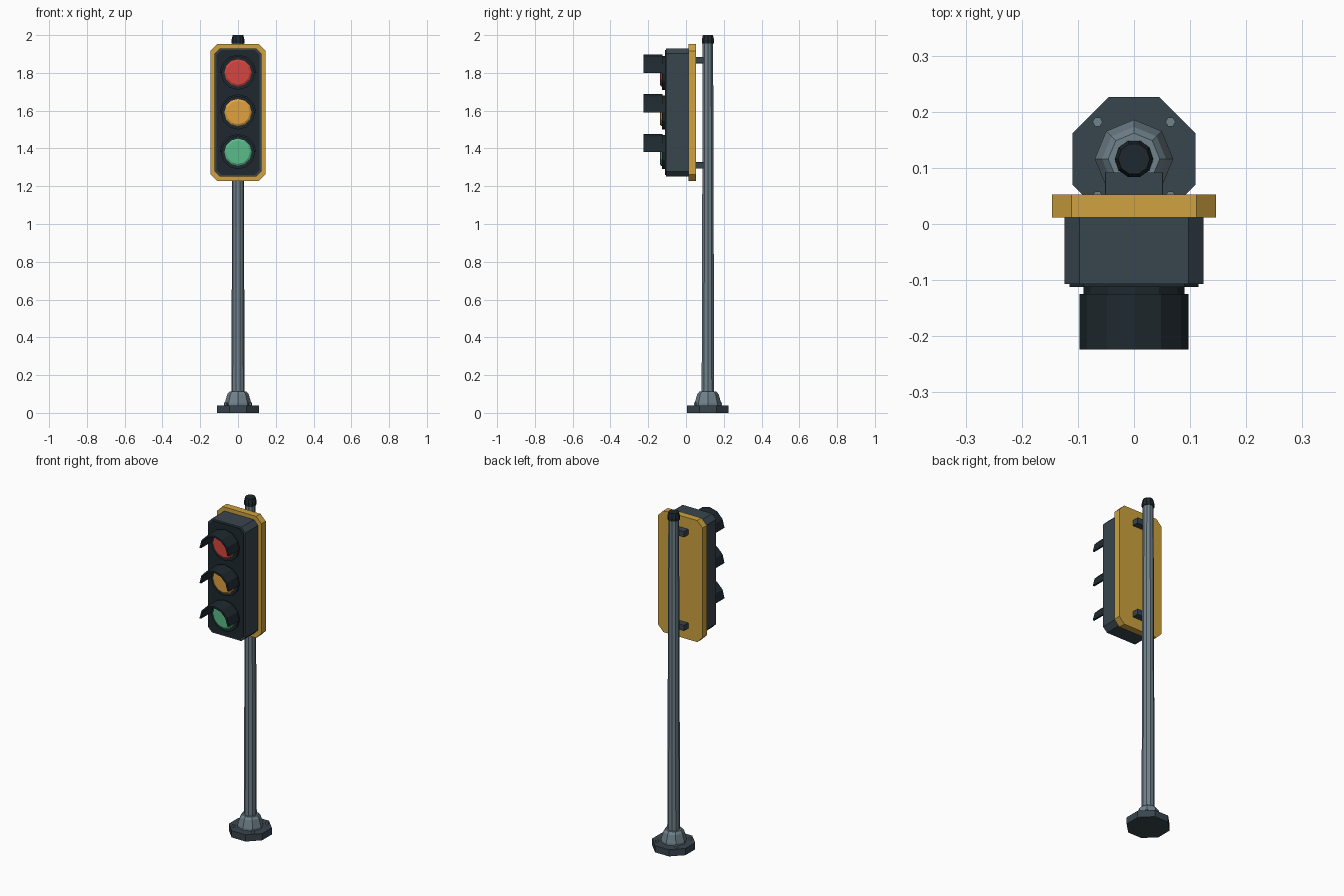
import bpy
from math import sin, cos, pi

if "Cube" in bpy.data.objects:
    bpy.data.objects.remove(bpy.data.objects["Cube"])

POLE_Y = 0.116
MID_Z = 1.59


def material(name, rgb):
    m = bpy.data.materials.new(name)
    m.diffuse_color = (*rgb, 1)
    m.use_nodes = True
    m.node_tree.nodes["Principled BSDF"].inputs["Base Color"].default_value = m.diffuse_color
    return m


STEEL = material("steel", (0.16, 0.22, 0.26))
SLATE = material("slate", (0.04, 0.06, 0.075))
BLACK = material("black", (0.013, 0.022, 0.028))
YELLOW = material("yellow", (0.62, 0.36, 0.05))
RED = material("red", (0.67, 0.06, 0.05))
AMBER = material("amber", (0.75, 0.36, 0.05))
GREEN = material("green", (0.1, 0.5, 0.25))


def loft(name, rings, mat, closed=False):
    """Join equal-length rings of points; cap the ends, or close into a loop."""
    n = len(rings[0])
    verts = [p for r in rings for p in r]
    faces = []
    for i in range(len(rings) - (0 if closed else 1)):
        a, b = i * n, ((i + 1) % len(rings)) * n
        faces += [(a + j, a + (j + 1) % n, b + (j + 1) % n, b + j) for j in range(n)]
    if not closed:
        faces += [tuple(range(n))[::-1], tuple(range(len(verts) - n, len(verts)))]
    mesh = bpy.data.meshes.new(name)
    mesh.from_pydata(verts, [], faces)
    mesh.materials.append(mat)
    ob = bpy.data.objects.new(name, mesh)
    bpy.context.collection.objects.link(ob)
    return ob


def upright(name, profile, sides, mat, x=0, y=POLE_Y, phase=0):
    """Turned part around a vertical axis, profile = (radius, z)."""
    ang = [2 * pi * i / sides + phase for i in range(sides)]
    return loft(name, [[(x + r * cos(a), y + r * sin(a), z) for a in ang]
                       for r, z in profile], mat)


def forward(name, profile, sides, mat, z):
    """Turned part around a front-facing axis, profile = (radius, y), back to front."""
    ang = [2 * pi * i / sides for i in range(sides)]
    return loft(name, [[(r * cos(a), y, z + r * sin(a)) for a in ang]
                       for r, y in profile], mat)


def panel(name, w, h, c, y_back, y_front, mat, z=MID_Z):
    """Rectangle with cut corners, half sizes w and h, running from back to front."""
    out = [(w, c - h), (w, h - c), (w - c, h), (c - w, h),
           (-w, h - c), (-w, c - h), (c - w, -h), (w - c, -h)]
    return loft(name, [[(x, y, z + dz) for x, dz in out] for y in (y_back, y_front)], mat)


# Foot, collar, anchor bolts
upright("base_plate", [(0.119, 0), (0.119, 0.04)], 8, SLATE, phase=pi / 8)
upright("collar", [(0.07, 0.04), (0.07, 0.052), (0.057, 0.098), (0.046, 0.112)], 8, STEEL)
for sx in (-1, 1):
    for sy in (-1, 1):
        upright("anchor_bolt", [(0.009, 0.038), (0.009, 0.055)], 6, STEEL,
                sx * 0.065, POLE_Y + sy * 0.066)

# Pole and cap
upright("pole", [(0.035, 0.04), (0.029, 1.965)], 10, STEEL)
upright("pole_cap", [(0.034, 1.955), (0.034, 1.975), (0.028, 2.0)], 10, BLACK)

# Signal head
panel("back_board", 0.146, 0.362, 0.035, 0.053, 0.012, YELLOW)
panel("housing", 0.124, 0.339, 0.027, 0.014, -0.107, SLATE)
panel("face_plate", 0.115, 0.33, 0.025, -0.106, -0.112, BLACK)
for z in (1.31, 1.868):
    panel("bracket", 0.052, 0.017, 0.001, 0.092, 0.05, SLATE, z)

# Lamps: rim, lens and half-round visor
for colour, mat, z in (("red", RED, 1.80), ("amber", AMBER, 1.59), ("green", GREEN, 1.38)):
    forward(colour + "_rim", [(0.09, -0.11), (0.09, -0.126)], 12, BLACK, z)
    forward(colour + "_lens", [(0.072, -0.12), (0.072, -0.132), (0.062, -0.138)], 12, mat, z)
    section = [(0.097, -0.125), (0.097, -0.224), (0.086, -0.224), (0.086, -0.125)]
    loft(colour + "_visor", [[(r * cos(a), y, z + r * sin(a)) for r, y in section]
                             for a in (pi * i / 6 for i in range(7))], BLACK)

# Make every shell face outward
import bmesh
for ob in bpy.context.collection.objects:
    bm = bmesh.new()
    bm.from_mesh(ob.data)
    bmesh.ops.recalc_face_normals(bm, faces=bm.faces)
    bm.to_mesh(ob.data)
    bm.free()
